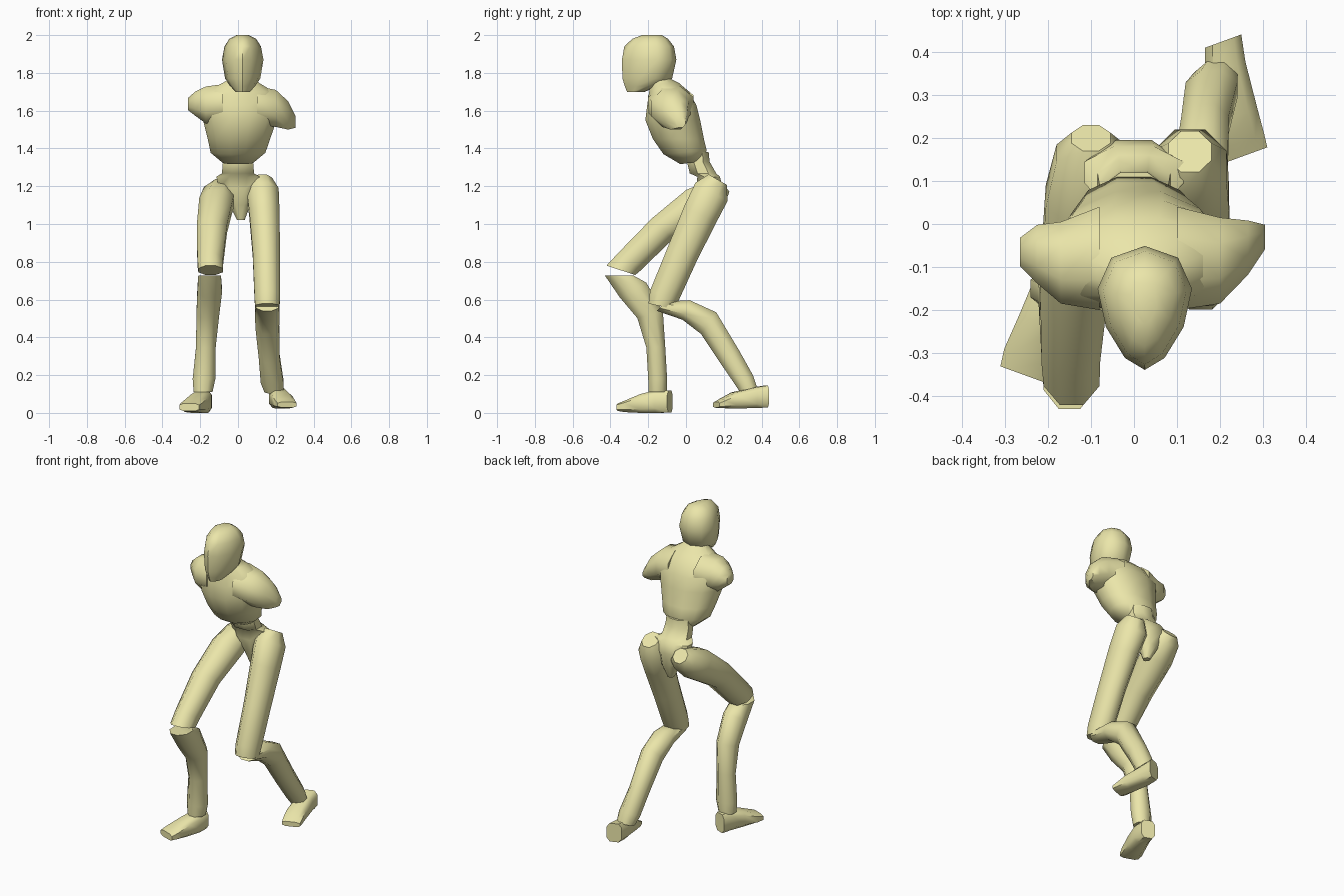
import bpy, bmesh
from math import sin, cos, pi, radians, copysign
from mathutils import Vector

skin = bpy.data.materials.new("pale_yellow")
skin.diffuse_color = (0.83, 0.79, 0.40, 1)


def loft(name, rings, n=8, tilt=0, yaw=0, power=1.0, taper=0.0):
    """Skin rings (x, y, z, half width, half depth[, tilt]) into a closed smooth shell."""
    bm = bmesh.new()
    fit = cos(pi / n) ** power
    w = radians(yaw)
    loops = []
    for x, y, z, rx, ry, *t in rings:
        t = radians(t[0] if t else tilt)
        u = Vector((cos(w), sin(w), 0))
        v = Vector((-sin(w) * cos(t), cos(w) * cos(t), sin(t)))
        loop = []
        for i in range(n):
            a = 2 * pi * (i + 0.5) / n
            c = copysign(abs(cos(a)) ** power, cos(a)) / fit
            s = copysign(abs(sin(a)) ** power, sin(a)) / fit
            loop.append(bm.verts.new(Vector((x, y, z)) + u * (c * rx * (1 + taper * s)) + v * (s * ry)))
        loops.append(loop)
    for a, b in zip(loops, loops[1:]):
        for i in range(n):
            j = (i + 1) % n
            bm.faces.new((a[i], a[j], b[j], b[i]))
    bm.faces.new(loops[0])
    bm.faces.new(loops[-1])
    bmesh.ops.recalc_face_normals(bm, faces=bm.faces[:])
    mesh = bpy.data.meshes.new(name)
    bm.to_mesh(mesh)
    bm.free()
    mesh.materials.append(skin)
    ob = bpy.data.objects.new(name, mesh)
    bpy.context.collection.objects.link(ob)
    bpy.ops.object.select_all(action='DESELECT')
    ob.select_set(True)
    bpy.context.view_layer.objects.active = ob
    bpy.ops.object.shade_smooth_by_angle(angle=radians(50))
    return ob


# Head: egg, narrow at the face
loft("head", [
    (.025, -.265, 1.70, .035, .045), (.025, -.235, 1.73, .06, .085),
    (.025, -.205, 1.77, .085, .125), (.025, -.195, 1.87, .10, .137),
    (.025, -.195, 1.94, .088, .125), (.025, -.19, 1.98, .065, .09),
    (.025, -.18, 2.0, .03, .05)], n=10, taper=.3)

# Chest with the base of the neck
loft("chest", [
    (0, .03, 1.325, .08, .06, 8), (0, -.005, 1.38, .145, .115, 5),
    (.005, -.04, 1.45, .165, .135), (.01, -.07, 1.55, .195, .145),
    (.01, -.075, 1.63, .21, .13), (.01, -.09, 1.70, .18, .105),
    (.015, -.11, 1.745, .10, .075), (.02, -.135, 1.77, .06, .05),
    (.025, -.16, 1.80, .05, .045)], n=12)

# Shoulder stubs, rings standing across x
loft("left_shoulder", [
    (.10, -.08, 1.63, .12, .10), (.20, -.085, 1.612, .10, .098),
    (.265, -.055, 1.575, .063, .075), (.305, -.03, 1.54, .028, .03)], tilt=90, yaw=90)
loft("right_shoulder", [
    (-.08, -.08, 1.64, .12, .10), (-.17, -.09, 1.63, .095, .098),
    (-.225, -.07, 1.637, .068, .065), (-.265, -.065, 1.635, .033, .032)], tilt=90, yaw=90)

# Waist and wedge-shaped pelvis
loft("pelvis", [
    (.015, .13, 1.02, .02, .02), (.01, .135, 1.10, .055, .05),
    (0, .125, 1.19, .10, .07), (0, .12, 1.25, .115, .06),
    (0, .09, 1.268, .085, .07), (0, .065, 1.33, .08, .06),
    (0, .065, 1.38, .075, .055)])

# Thighs, knee to hip
loft("right_thigh", [
    (-.145, -.345, .755, .065, .08, -18), (-.147, -.30, .80, .068, .075, -40),
    (-.138, -.125, .975, .08, .078, -45), (-.115, .065, 1.11, .09, .095, -48),
    (-.10, .165, 1.175, .08, .07, -48), (-.10, .20, 1.205, .045, .045, -48)])
loft("left_thigh", [
    (.155, -.135, .565, .065, .065, -12), (.155, -.115, .62, .068, .08, -20),
    (.15, -.02, .84, .072, .085, -24), (.14, .075, 1.05, .08, .095, -25),
    (.13, .135, 1.17, .085, .098, -30), (.13, .168, 1.235, .05, .055, -30)])

# Shins, knee to ankle
loft("right_shin", [
    (-.15, -.355, .728, .06, .075, 0), (-.15, -.28, .65, .065, .08, 30),
    (-.16, -.19, .52, .06, .07, 15), (-.17, -.16, .35, .052, .05, 5),
    (-.18, -.15, .18, .06, .05, 0), (-.185, -.15, .11, .05, .048, 0)])
loft("left_shin", [
    (.155, -.13, .565, .06, .035, 45), (.155, 0, .545, .065, .055, 70),
    (.155, .12, .475, .063, .07, 55), (.165, .23, .30, .055, .06, 35),
    (.18, .31, .17, .06, .053, 30), (.19, .335, .115, .05, .045, 20)])

# Feet, heel to toe, toes turned out
loft("right_foot", [
    (-.178, -.085, .06, .042, .058), (-.187, -.15, .06, .05, .06),
    (-.215, -.23, .05, .055, .05), (-.245, -.31, .035, .06, .031),
    (-.258, -.35, .03, .056, .02)], tilt=90, yaw=-20, power=.6)
loft("left_foot", [
    (.207, .425, .087, .045, .058), (.212, .36, .08, .05, .055),
    (.235, .25, .066, .055, .042), (.25, .19, .05, .056, .025),
    (.26, .16, .043, .053, .015)], tilt=90, yaw=20, power=.6)
